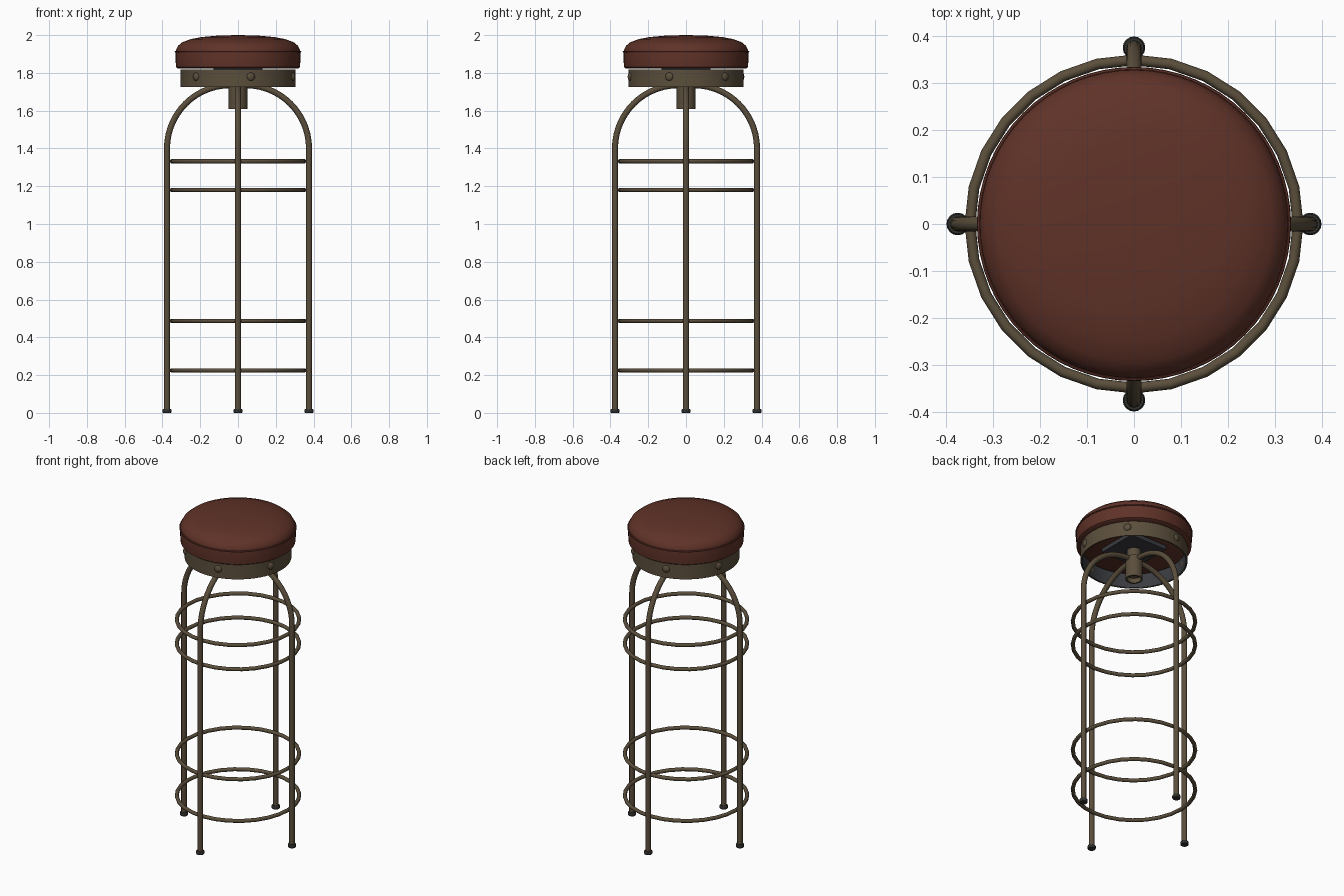
import bpy
import bmesh
from math import pi, sin, cos, radians
from mathutils import Matrix, Vector

default = bpy.data.objects.get("Cube")
if default:
    bpy.data.objects.remove(default, do_unlink=True)


def material(name, colour):
    mat = bpy.data.materials.new(name)
    mat.use_nodes = True
    mat.diffuse_color = (*colour, 1)
    mat.node_tree.nodes["Principled BSDF"].inputs["Base Color"].default_value = (*colour, 1)
    return mat


LEATHER = material("brown red leather", (0.115, 0.032, 0.021))
BRONZE = material("aged bronze", (0.105, 0.078, 0.045))
STEEL = material("dark steel", (0.042, 0.045, 0.052))
RUBBER = material("black rubber", (0.028, 0.028, 0.026))


def finish(name, bm, mat, angle=40):
    bmesh.ops.remove_doubles(bm, verts=bm.verts, dist=0.0001)
    bmesh.ops.recalc_face_normals(bm, faces=bm.faces)
    mesh = bpy.data.meshes.new(name)
    bm.to_mesh(mesh)
    bm.free()
    mesh.materials.append(mat)
    obj = bpy.data.objects.new(name, mesh)
    bpy.context.collection.objects.link(obj)
    bpy.ops.object.select_all(action="DESELECT")
    obj.select_set(True)
    bpy.context.view_layer.objects.active = obj
    bpy.ops.object.shade_smooth_by_angle(angle=radians(angle))
    return obj


def lathe(name, profile, mat, steps=48, centre=(0, 0, 0), closed=False):
    """Spin a radius/height profile around the vertical axis."""
    bm = bmesh.new()
    verts = [bm.verts.new((r, 0, z)) for r, z in profile]
    edges = [bm.edges.new(pair) for pair in zip(verts, verts[1:])]
    if closed:
        edges.append(bm.edges.new((verts[-1], verts[0])))
    bmesh.ops.spin(bm, geom=verts + edges, cent=(0, 0, 0), axis=(0, 0, 1),
                   angle=2 * pi, steps=steps)
    bmesh.ops.translate(bm, verts=bm.verts, vec=centre)
    return finish(name, bm, mat)


def ring(name, radius, thickness, z, mat, steps, sides=10):
    section = [(radius + thickness * cos(2 * pi * i / sides),
                z + thickness * sin(2 * pi * i / sides)) for i in range(sides)]
    return lathe(name, section, mat, steps, closed=True)


def tube(name, points, radius, mat, sides=12):
    """Sweep a round section along a path lying in the x-z plane."""
    bm = bmesh.new()
    loops = []
    for i, p in enumerate(points):
        tangent = (points[min(i + 1, len(points) - 1)] - points[max(i - 1, 0)]).normalized()
        across = Vector((0, 1, 0))
        other = tangent.cross(across)
        loops.append([bm.verts.new(p + radius * (across * cos(2 * pi * k / sides)
                                                 + other * sin(2 * pi * k / sides)))
                      for k in range(sides)])
    for a, b in zip(loops, loops[1:]):
        for k in range(sides):
            n = (k + 1) % sides
            bm.faces.new((a[k], a[n], b[n], b[k]))
    bm.faces.new(loops[0])
    bm.faces.new(loops[-1])
    return finish(name, bm, mat)


# Padded seat with domed top and piping
lathe("seat_cushion", [(0, 1.823), (0.318, 1.823), (0.328, 1.83), (0.33, 1.86),
                       (0.33, 1.905), (0.328, 1.922), (0.318, 1.943), (0.295, 1.962),
                       (0.25, 1.979), (0.19, 1.99), (0.1, 1.998), (0, 2)], LEATHER, 64)
ring("seat_piping", 0.33, 0.005, 1.912, LEATHER, 64, 8)

# Hollow metal band, its dark lining and the mounting plate
lathe("seat_band", [(0.3, 1.725), (0.305, 1.725), (0.305, 1.818), (0.3, 1.818)],
      BRONZE, 48, closed=True)
lathe("band_lining", [(0.296, 1.727), (0.2995, 1.727), (0.2995, 1.817), (0.296, 1.817)],
      STEEL, 48, closed=True)
bm = bmesh.new()
bmesh.ops.create_cube(bm, size=1, matrix=Matrix.Translation((0, 0, 1.81))
                      @ Matrix.Diagonal((0.26, 0.26, 0.025, 1)))
finish("mounting_plate", bm, STEEL)

# Domed rivets around the band
for i in range(6):
    angle = radians(-77 + 60 * i)
    bm = bmesh.new()
    bmesh.ops.create_uvsphere(bm, u_segments=14, v_segments=8, radius=0.022,
                              matrix=Matrix.Rotation(angle, 4, "Z")
                              @ Matrix.Translation((0.304, 0, 1.78))
                              @ Matrix.Diagonal((0.55, 1, 1, 1)))
    finish(f"rivet_{i + 1}", bm, BRONZE)

# Hollow centre sleeve with the swivel screw inside
lathe("centre_sleeve", [(0.04, 1.61), (0.05, 1.61), (0.05, 1.745), (0.04, 1.745)],
      BRONZE, 24, closed=True)
lathe("swivel_screw", [(0, 1.64), (0.04, 1.64), (0.04, 1.8), (0, 1.8)], BRONZE, 24)

# Four legs arching inward to the sleeve, each with a rubber foot
LEG_X, BEND, BEND_Z = 0.376, 0.335, 1.4
path = [Vector((LEG_X, 0, 0.01)), Vector((LEG_X, 0, BEND_Z - 0.02))]
for i in range(15):
    a = pi / 2 * i / 14
    path.append(Vector((LEG_X - BEND + BEND * cos(a), 0, BEND_Z + BEND * sin(a))))
path.append(Vector((0, 0, BEND_Z + BEND)))
for i, side in enumerate(("left", "back", "right", "front")):
    leg = tube(f"{side}_leg", path, 0.016, BRONZE)
    leg.data.transform(Matrix.Rotation(i * pi / 2, 4, "Z"))
    spot = (LEG_X * cos(i * pi / 2), LEG_X * sin(i * pi / 2), 0)
    lathe(f"{side}_foot", [(0, 0), (0.022, 0), (0.024, 0.004), (0.024, 0.016),
                           (0.021, 0.021), (0, 0.021)], RUBBER, 16, spot)

# Brace rings inside the legs
for name, z in (("lower_foot_ring", 0.225), ("upper_foot_ring", 0.487),
                ("lower_brace_ring", 1.18), ("upper_brace_ring", 1.332)):
    ring(name, 0.35, 0.0115, z, BRONZE, 28)
